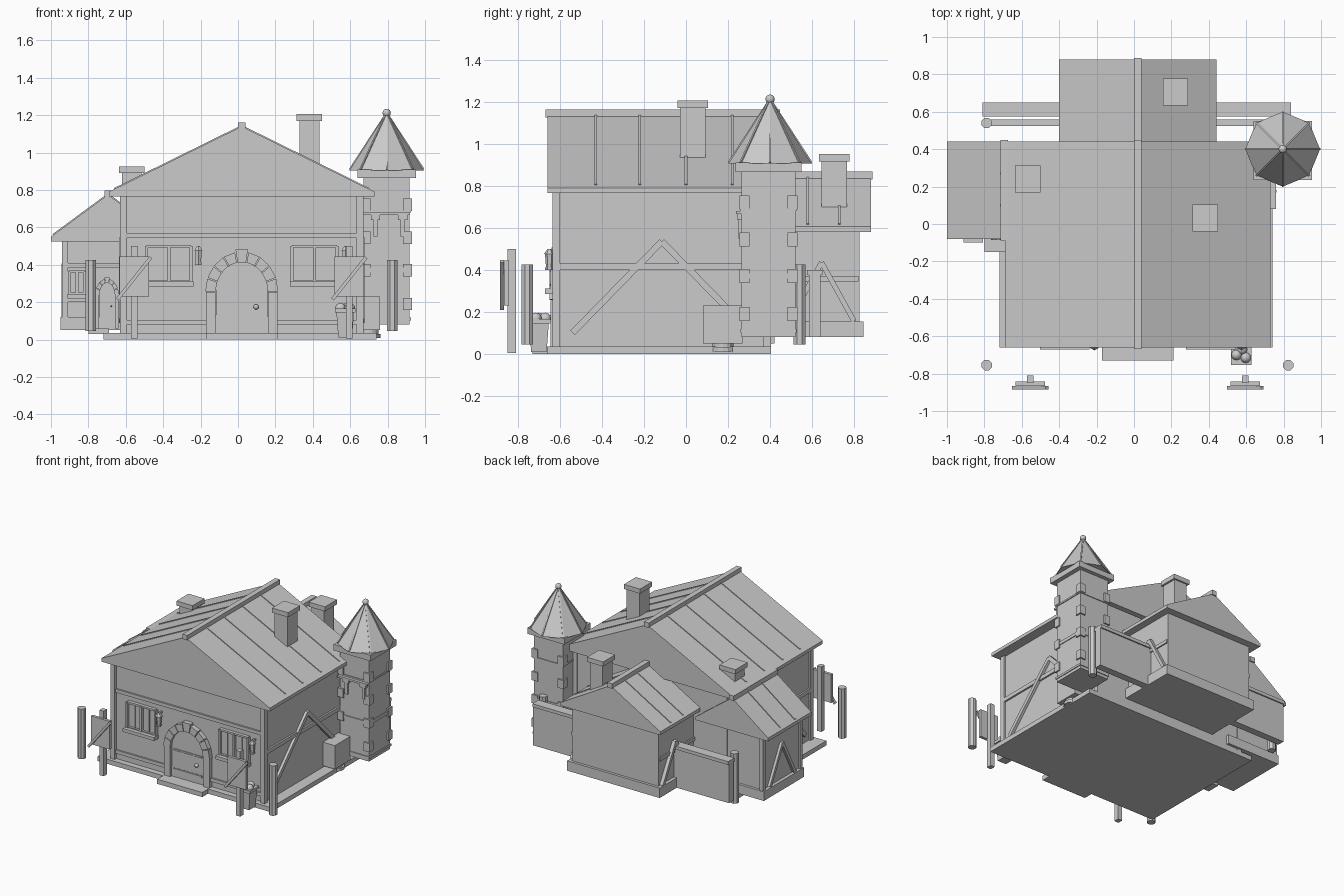
import bpy, bmesh, math
from mathutils import Vector, Matrix

cube = bpy.data.objects.get("Cube")
if cube:
    bpy.data.objects.remove(cube)

GREY = (0.6, 0.6, 0.6, 1)
grey = bpy.data.materials.new("plain_grey")
grey.use_nodes = True
grey.diffuse_color = GREY
for node in grey.node_tree.nodes:
    if node.type == 'BSDF_PRINCIPLED':
        node.inputs["Base Color"].default_value = GREY


def finish(name, bm, smooth=False):
    bmesh.ops.recalc_face_normals(bm, faces=bm.faces)
    me = bpy.data.meshes.new(name)
    bm.to_mesh(me)
    bm.free()
    me.materials.append(grey)
    ob = bpy.data.objects.new(name, me)
    bpy.context.collection.objects.link(ob)
    for p in me.polygons:
        p.use_smooth = smooth
    return ob


def box(name, x, y, z):
    """Box from (low, high) ranges."""
    bm = bmesh.new()
    size = [b - a for a, b in (x, y, z)]
    mid = [(a + b) / 2 for a, b in (x, y, z)]
    bmesh.ops.create_cube(bm, size=1, matrix=Matrix.Translation(mid) @ Matrix.Diagonal((*size, 1)))
    return finish(name, bm)


def bar(name, p, q, w, d, side):
    """Beam from p to q, w wide, d deep along the side direction."""
    p, q, side = Vector(p), Vector(q), Vector(side)
    along = q - p
    n = along.normalized()
    c = n.cross(side).normalized()
    side = c.cross(n)
    rot = Matrix((n, c, side)).transposed().to_4x4()
    bm = bmesh.new()
    bmesh.ops.create_cube(bm, size=1, matrix=Matrix.Translation((p + q) / 2) @ rot
                          @ Matrix.Diagonal((along.length, w, d, 1)))
    return finish(name, bm)


def cone(name, x, y, z, r1, r2, n=8, turn=0.0):
    bm = bmesh.new()
    bmesh.ops.create_cone(bm, cap_ends=True, segments=n, radius1=r1, radius2=r2, depth=z[1] - z[0],
                          matrix=Matrix.Translation((x, y, sum(z) / 2)) @ Matrix.Rotation(turn, 4, 'Z'))
    return finish(name, bm)


def ball(name, loc, r):
    bm = bmesh.new()
    bmesh.ops.create_uvsphere(bm, u_segments=12, v_segments=8, radius=r, matrix=Matrix.Translation(loc))
    return finish(name, bm, True)


def extrude(name, pts, y):
    """Outline in x and z pulled along y."""
    bm = bmesh.new()
    face = bm.faces.new([bm.verts.new((px, y[0], pz)) for px, pz in pts])
    new = bmesh.ops.extrude_face_region(bm, geom=[face])["geom"]
    bmesh.ops.translate(bm, vec=(0, y[1] - y[0], 0), verts=[v for v in new if isinstance(v, bmesh.types.BMVert)])
    return finish(name, bm)


def roof(name, x, half, y, low, top, battens):
    eave = low + 0.025
    extrude(name, [(x - half, low), (x + half, low), (x + half, eave), (x, top), (x - half, eave)], y)
    box(name + "_ridge", (x - .02, x + .02), (y[0] - .008, y[1] + .008), (top - .015, top + .022))
    for yb in battens:
        for s in (-1, 1):
            bar(name + "_batten", (x + s * half * .96, yb, eave + (top - eave) * .04), (x, yb, top),
                .012, .012, (s * (top - eave), 0, half))


def chimney(name, x, y, bottom, top):
    box(name, (x - .053, x + .053), (y - .06, y + .06), (bottom, top - .03))
    box(name + "_cap", (x - .068, x + .068), (y - .072, y + .072), (top - .035, top))


def brace(name, x, y, half, low, top, w=.03):
    for s in (-1, 1):
        bar(name, (x, y + s * half, low), (x, y, top), w, .03, (1, 0, 0))


# Main house
box("main_base", (-.72, .74), (-.66, .405), (0, .035))
box("main_walls", (-.615, .655), (-.615, .40), (.03, .78))
roof("main_roof", .02, .71, (-.66, .44), .765, 1.14, (-.43, -.22, 0, .22))
for x in (-.612, .652):
    for y in (-.617, .387):
        box("corner_post", (x - .018, x + .018), (y - .018, y + .018), (.03, .77))
for z in (.093, .557):
    box("front_beam", (-.61, .65), (-.628, -.6), (z - .013, z + .013))
for x in (-.615, .655):
    box("side_beam", (x - .013, x + .013), (-.61, .39), (.40, .43))
    brace("side_brace", x + math.copysign(.005, x), -.115, .425, .10, .535)
chimney("main_chimney", .382, .032, .9, 1.205)
box("front_step", (-.17, .21), (-.73, -.62), (0, .035))


def door(x, y, low, spring, w, h, thick, stones):
    """Arched door with a ring of wedge stones."""
    arc = [math.pi * i / 16 for i in range(17)]
    pts = [(x - w, low), (x + w, low)] + [(x + w * math.cos(a), spring + h * math.sin(a)) for a in arc]
    extrude("door", pts[:1] + pts[1:2] + pts[3:-1], (y - .012, y + .01))
    for i in range(stones):
        a0, a1 = (math.pi * (i + e) / stones for e in (.04, .96))
        t = thick * (1.4 if i == stones // 2 else 1.1)
        ring = [(x + (w + k) * math.cos(a), spring + (h + k) * math.sin(a))
                for k, a in ((0, a0), (t, a0), (t, a1), (0, a1))]
        extrude("arch_stone", ring, (y - .035, y + .01))
    for s in (-1, 1):
        box("door_jamb", sorted((x + s * w, x + s * (w + thick))), (y - .03, y + .01), (low, spring))
        box("door_plank_gap", (x + s * w / 3 - .003, x + s * w / 3 + .003), (y - .016, y), (low, spring + h * .9))
    for z in (low + .06, spring - .01):
        box("door_strap", (x - w * .85, x + w * .85), (y - .02, y), (z - .006, z + .006))
    ball("door_handle", (x + w * .55, y - .022, (low + spring) / 2 + .03), w * .1)


door(.02, -.615, .035, .255, .14, .16, .05, 9)


def window(x, y, z, w, h):
    box("window_pane", (x - w, x + w), (y - .008, y + .01), (z - h, z + h))
    for k in (-w, 0, w):
        box("window_upright", (x + k - .008, x + k + .008), (y - .03, y + .01), (z - h, z + h))
    for k in (-h, h):
        box("window_rail", (x - w, x + w), (y - .025, y + .01), (z + k - .007, z + k + .007))
    for k in (-.5, .5):
        box("window_bar", (x + k * w - .003, x + k * w + .003), (y - .015, y), (z - h, z + h))
    box("window_sill", (x - w - .012, x + w + .012), (y - .055, y + .01), (z - h - .025, z - h))


window(-.37, -.615, .405, .12, .095)
window(.41, -.615, .405, .12, .095)

# Wall lanterns
for x in (-.212, .575):
    cone("lantern", x, -.65, (.41, .475), .016, .021, 6)
    cone("lantern_cap", x, -.65, (.475, .50), .026, .008, 6)
    cone("lantern_foot", x, -.65, (.40, .412), .02, .02, 6)
    box("lantern_arm", (x - .006, x + .006), (-.65, -.61), (.485, .50))

# Rear wing
box("rear_walls", (-.345, .385), (.38, .825), (.1, .6))
box("rear_plinth", (-.37, .41), (.36, .845), (.08, .155))
roof("rear_roof", .02, .42, (.38, .88), .58, .845, (.58, .73))
chimney("rear_chimney", .222, .705, .68, .95)
for x in (-.345, .385):
    box("rear_beam", (x - .01, x + .01), (.40, .82), (.345, .37))
    brace("rear_brace", x + math.copysign(.012, x), .645, .155, .155, .435, .024)

# Side wing
box("side_walls", (-.925, -.5), (-.045, .40), (.08, .555))
box("side_plinth", (-.95, -.5), (-.065, .42), (.05, .12))
roof("side_roof", -.695, .305, (-.08, .44), .525, .775, (.10, .27))
chimney("side_chimney", -.568, .24, .6, .925)
for y in (-.045, .40):
    box("side_corner_post", (-.94, -.91), (y - .015, y + .015), (.12, .53))
box("side_front_beam", (-.92, -.62), (-.06, -.03), (.385, .41))
box("side_front_beam", (-.92, -.77), (-.06, -.03), (.20, .225))
brace("side_wing_brace", -.93, .18, .15, .12, .40, .024)
door(-.70, -.05, .06, .235, .042, .07, .02, 7)
box("side_step", (-.80, -.69), (-.15, -.05), (.03, .06))
window(-.86, -.045, .305, .04, .06)

# Tower
TX, TY = .795, .395
box("tower_walls", (.672, .918), (.265, .52), (.08, .88))
for z, t in ((.11, .008), (.37, .012), (.685, .006)):
    box("tower_band", (.666, .924), (.259, .526), (z - t, z + t))
for z in (.19, .37, .545, .72):
    for x in (.672, .918):
        for y in (.265, .52):
            cx, cy = x + (.013 if x < TX else -.013), y + (.013 if y < TY else -.013)
            box("corner_stone", (cx - .024, cx + .024), (cy - .024, cy + .024), (z - .033, z + .033))
box("tower_top_slab", (.64, .952), (.235, .55), (.865, .91))
cone("tower_roof", TX, .40, (.905, 1.205), .2, .008)
for i in range(8):
    a = i * math.pi / 4
    d = Vector((math.cos(a), math.sin(a), 0))
    bar("tower_roof_rib", Vector((TX, .40, .91)) + d * .197, Vector((TX, .40, 1.2)) + d * .008, .01, .01, d)
ball("tower_finial", (TX, .40, 1.212), .022)
box("tower_ledge", (.67, .92), (.237, .27), (.665, .68))
for x in (.735, .88):
    box("ledge_bracket", (x - .011, x + .011), (.25, .27), (.55, .665))
    box("ledge_bracket_head", (x - .025, x + .025), (.243, .27), (.64, .667))

# Chest standing on a round foot
box("chest", (.66, .76), (.08, .27), (.05, .23))
cone("chest_foot", .70, .175, (.008, .03), .062, .062, 16)
cone("chest_foot_neck", .70, .175, (.025, .055), .05, .05, 16)

# Rear fence and posts
box("rear_fence", (-.81, .84), (.585, .64), (.08, .39))
box("rear_fence_cap", (-.81, .84), (.575, .65), (.375, .40))
box("rear_fence_rail", (-.79, .80), (.525, .56), (.33, .37))
for x in (-.788, .825):
    for y in (-.755, .54):
        cone("fence_post", x, y, (.045, .425), .03, .03, 8, math.pi / 8)

# Sign boards
for x in (-.555, .595):
    box("sign_post", (x - .018, x + .018), (-.85, -.81), (.005, .50))
    box("sign_board", (x - .078, x + .078), (-.865, -.843), (.23, .445))
    bar("sign_slat", (x - .09, -.875, .215), (x + .09, -.875, .44), .018, .018, (0, 1, 0))

# Planter with round bushes
cone("planter", .573, -.70, (.01, .16), .052, .068, 4, math.pi / 4)
box("planter_rim", (.518, .628), (-.755, -.645), (.145, .165))
for x, y in ((.548, -.70), (.598, -.715), (.578, -.67)):
    ball("planter_bush", (x, y, .168), .028)
